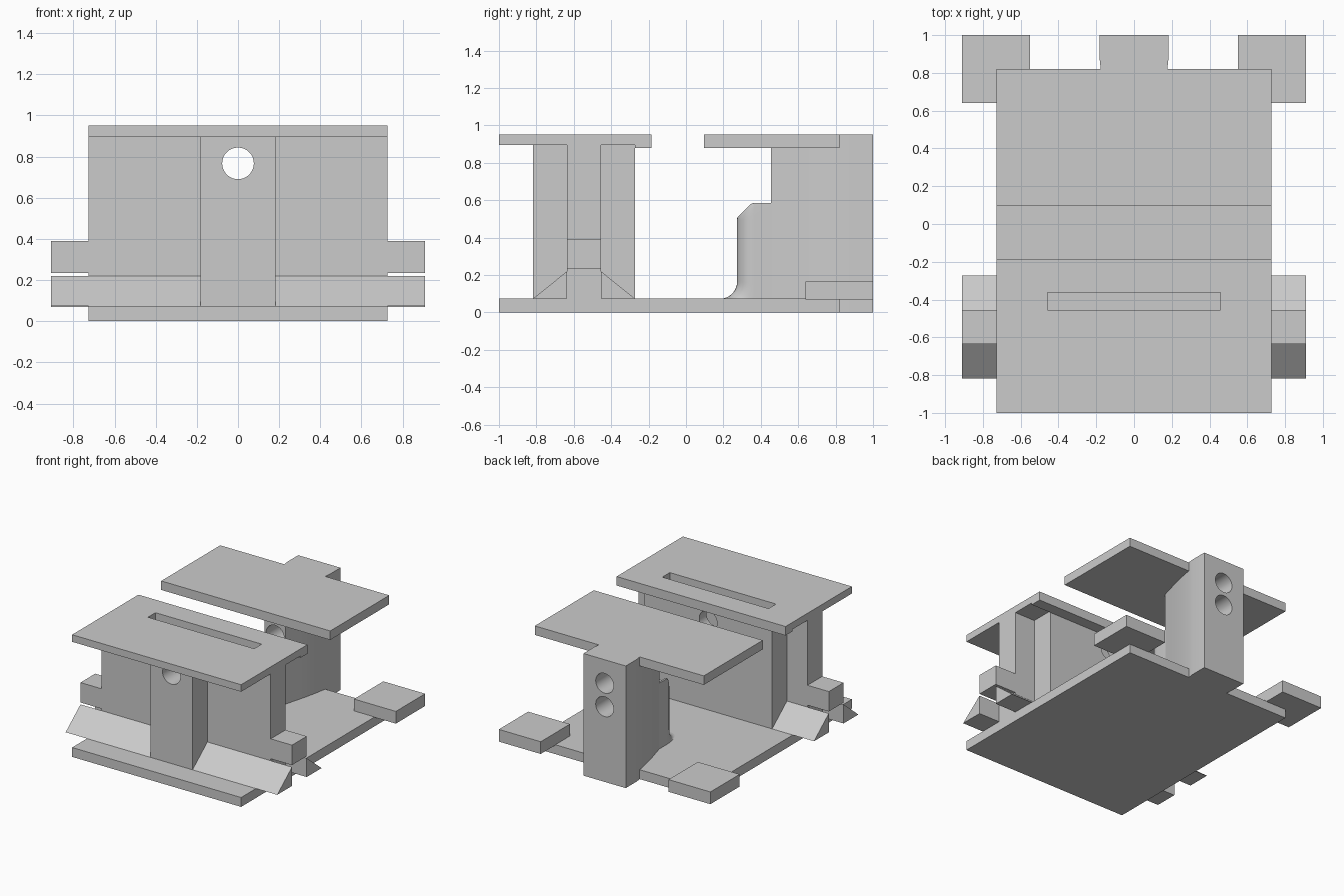
import bpy, bmesh
from math import sin, cos, pi, radians

if "Cube" in bpy.data.objects:
    bpy.data.objects.remove(bpy.data.objects["Cube"], do_unlink=True)

grey = bpy.data.materials.new("plain_grey")
grey.use_nodes = True
colour = (0.6, 0.6, 0.6, 1)
grey.diffuse_color = colour
grey.node_tree.nodes["Principled BSDF"].inputs["Base Color"].default_value = colour


def loft(name, rings, smooth=False):
    """Solid through a list of closed rings with equal point counts."""
    bm = bmesh.new()
    loops = [[bm.verts.new(p) for p in ring] for ring in rings]
    count = len(loops[0])
    for low, high in zip(loops, loops[1:]):
        for i in range(count):
            j = (i + 1) % count
            bm.faces.new((low[i], low[j], high[j], high[i]))
    bm.faces.new(loops[0][::-1])
    bm.faces.new(loops[-1])
    bmesh.ops.recalc_face_normals(bm, faces=bm.faces)
    mesh = bpy.data.meshes.new(name)
    bm.to_mesh(mesh)
    bm.free()
    mesh.materials.append(grey)
    ob = bpy.data.objects.new(name, mesh)
    bpy.context.collection.objects.link(ob)
    if smooth:
        smooth_sides(ob)
    return ob


def smooth_sides(ob):
    bpy.ops.object.select_all(action="DESELECT")
    ob.select_set(True)
    bpy.context.view_layer.objects.active = ob
    bpy.ops.object.shade_smooth_by_angle(angle=radians(35))


def box(name, x, y, z):
    return loft(name, [[(x[0], y[0], h), (x[1], y[0], h),
                        (x[1], y[1], h), (x[0], y[1], h)] for h in z])


def rod(name, y, z, radius=0.077, sides=32):
    angles = [2 * pi * i / sides for i in range(sides)]
    return loft(name, [[(radius * cos(a), v, z + radius * sin(a)) for a in angles] for v in y])


def cut(parts, cutter):
    cutter.hide_render = True
    for ob in parts:
        mod = ob.modifiers.new("cut", "BOOLEAN")
        mod.operation = "DIFFERENCE"
        mod.solver = "EXACT"
        mod.object = cutter
        bpy.ops.object.select_all(action="DESELECT")
        ob.select_set(True)
        bpy.context.view_layer.objects.active = ob
        bpy.ops.object.modifier_apply(modifier=mod.name)
    bpy.data.objects.remove(cutter, do_unlink=True)


W = 0.727   # half width of the plates
T = 0.91    # half width over the side tabs

# Plates
box("base_plate", (-W, W), (-1, 0.82), (0, 0.073))
front_plate = box("front_top_plate", (-W, W), (-1, -0.185), (0.895, 0.95))
box("front_plate_lip", (-W, W), (-0.273, -0.185), (0.88, 0.9))
box("rear_top_plate", (-W, W), (0.095, 0.82), (0.88, 0.95))

# Front support
pillar = box("front_pillar", (-0.182, 0.182), (-0.818, -0.63), (0.07, 0.9))
panel = box("cross_panel", (-W, W), (-0.636, -0.455), (0.07, 0.9))
block = box("rear_block", (-0.55, 0.55), (-0.46, -0.273), (0.07, 0.9))

# Tabs and ramps, mirrored
for side, s in (("left", 1), ("right", -1)):
    box(side + "_rear_tab", sorted((s * 0.55, s * T)), (0.64, 1), (0.07, 0.165))
    box(side + "_side_tab", sorted((s * 0.72, s * T)), (-0.636, -0.455), (0.235, 0.39))
    for end, inner, foot, top in (("front", 0.18, -0.818, -0.636), ("back", 0.545, -0.273, -0.455)):
        loft(f"{side}_{end}_ramp",
             [[(s * x, foot, 0.073), (s * x, top, 0.073), (s * x, top, 0.22)] for x in (inner, T)])

# Rear post, tapering toward its front
half = [(0.182, 1), (0.182, 0.87), (0.176, 0.82), (0.16, 0.73),
        (0.135, 0.62), (0.11, 0.53), (0.09, 0.455)]
plan = half + [(-x, y) for x, y in reversed(half)]
post = loft("rear_post", [[(x, y, z) for x, y in plan] for z in (0, 0.95)])

# Rounded nose with a flared foot and rolled top
R = 0.091
steps = [i * pi / 16 for i in range(9)]
levels = [(0.073 + R * (1 - cos(a)), R * (1 - sin(a))) for a in steps]
levels += [(0.585 - R * (1 - sin(a)), -R * (1 - cos(a)) * 0.98) for a in steps]
rings = []
for z, grow in levels:
    arc = [(R * cos(pi * i / 16), 0.364 - (R + grow) * sin(pi * i / 16), z) for i in range(17)]
    rings.append([(R, 0.5, z)] + arc + [(-R, 0.5, z)])
nose = loft("post_nose", rings)

# Holes and slot
cut([pillar, panel, block], rod("front_hole_cutter", (-0.9, -0.2), 0.767))
cut([post], rod("upper_hole_cutter", (0.3, 1.1), 0.767))
cut([post, nose], rod("lower_hole_cutter", (0.1, 1.1), 0.585))
cut([front_plate, block], box("slot_cutter", (-0.457, 0.457), (-0.454, -0.362), (0.6, 1)))

for ob in (pillar, panel, block, post, nose):
    smooth_sides(ob)
